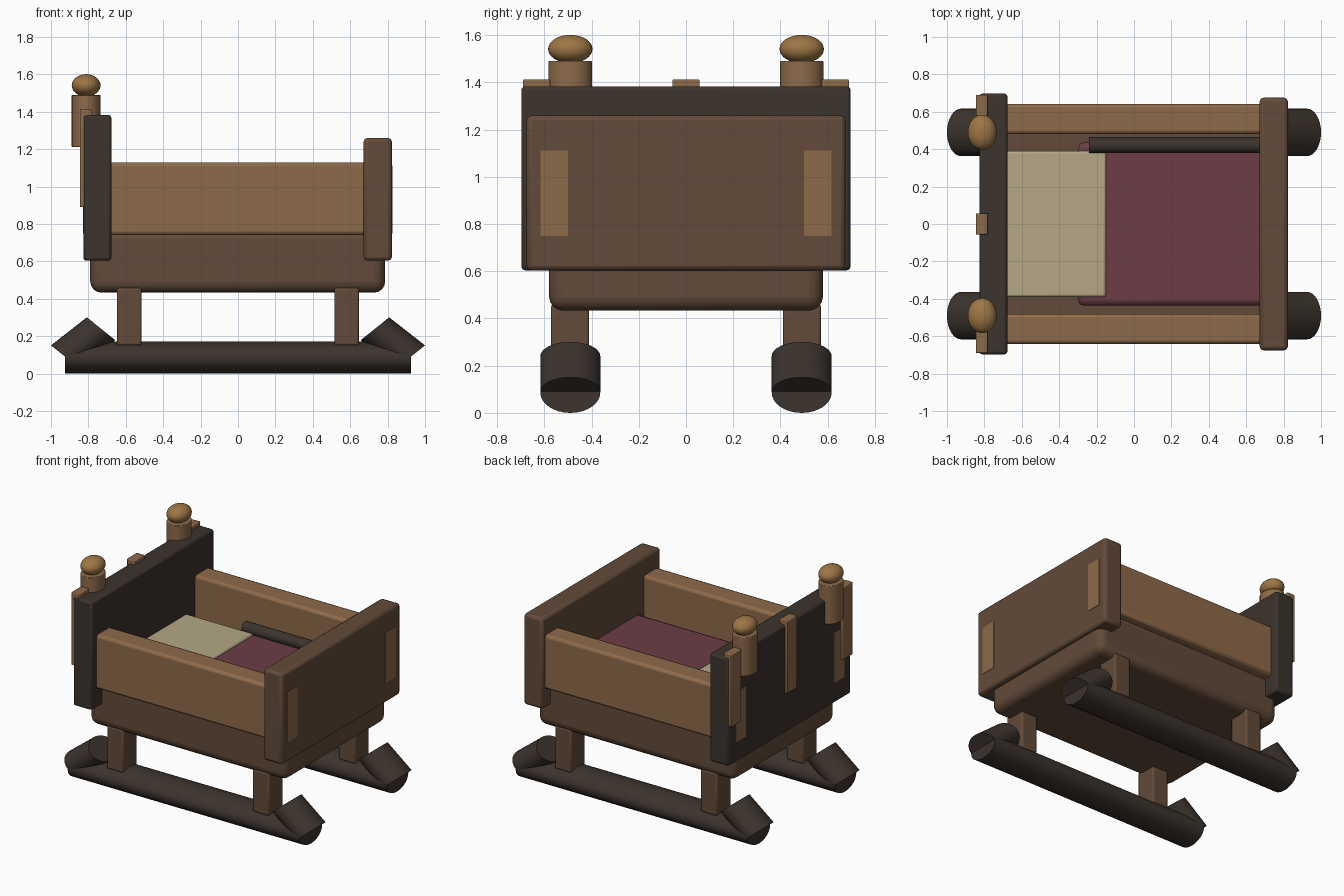
import bpy, bmesh, math
from mathutils import Matrix, Vector

if "Cube" in bpy.data.objects:
    bpy.data.objects.remove(bpy.data.objects["Cube"])


def material(name, rgb):
    m = bpy.data.materials.new(name)
    m.diffuse_color = (*rgb, 1)
    m.use_nodes = True
    m.node_tree.nodes["Principled BSDF"].inputs["Base Color"].default_value = m.diffuse_color
    return m


DARK = material("dark_wood", (0.045, 0.033, 0.026))
MID = material("mid_wood", (0.125, 0.07, 0.042))
LIGHT = material("light_wood", (0.27, 0.145, 0.068))
GOLD = material("golden_wood", (0.34, 0.18, 0.06))
CREAM = material("cream_cloth", (0.46, 0.39, 0.24))
PLUM = material("plum_cloth", (0.15, 0.048, 0.06))


def finish(name, bm, mat, bevel=0, segments=3):
    me = bpy.data.meshes.new(name)
    bmesh.ops.recalc_face_normals(bm, faces=bm.faces)
    bm.to_mesh(me)
    bm.free()
    me.materials.append(mat)
    ob = bpy.data.objects.new(name, me)
    bpy.context.collection.objects.link(ob)
    if bevel:
        mod = ob.modifiers.new("bevel", 'BEVEL')
        mod.width = bevel
        mod.segments = segments
    bpy.ops.object.select_all(action='DESELECT')
    ob.select_set(True)
    bpy.context.view_layer.objects.active = ob
    bpy.ops.object.shade_smooth_by_angle(angle=math.radians(35))
    return ob


def frame(center, a, b, c):
    """Matrix whose columns are the three half-size axes."""
    m = Matrix((a, b, c)).transposed().to_4x4()
    m.translation = Vector(center)
    return m


def box(name, x, y, z, mat, bevel=0.01, segments=2):
    bm = bmesh.new()
    size = [(r[1] - r[0]) for r in (x, y, z)]
    mid = [(r[1] + r[0]) / 2 for r in (x, y, z)]
    bmesh.ops.create_cube(bm, size=1, matrix=Matrix.Translation(mid) @ Matrix.Diagonal((*size, 1)))
    return finish(name, bm, mat, bevel, segments)


def rod(name, center, a, b, axis, mat, bevel=0):
    """Elliptical cylinder: a and b are radius vectors, axis is half the length."""
    bm = bmesh.new()
    bmesh.ops.create_cone(bm, cap_ends=True, segments=32, radius1=1, radius2=1,
                          depth=2, matrix=frame(center, a, b, axis))
    return finish(name, bm, mat, bevel, 2)


# tub, end boards
box("base", (-0.79, 0.787), (-0.58, 0.58), (0.433, 0.78), MID, 0.06, 4)
box("headboard", (-0.827, -0.677), (-0.697, 0.697), (0.604, 1.383), DARK, 0.015)
box("footboard", (0.672, 0.823), (-0.675, 0.675), (0.604, 1.26), MID, 0.02)

# bedding
box("pillow", (-0.74, -0.15), (-0.39, 0.39), (0.74, 0.89), CREAM, 0.012)
box("blanket", (-0.30, 0.74), (-0.437, 0.437), (0.74, 0.875), PLUM, 0.03)
rod("blanket_roll", (0.23, 0.422, 0.90), (0, 0.042, 0), (0, 0, 0.04), (0.47, 0, 0), DARK)

# back slats on the headboard
for i, y in enumerate((-0.633, 0, 0.633)):
    box(f"slat_{i}", (-0.846, -0.783), (y - 0.057, y + 0.057), (0.89, 1.413), LIGHT, 0.006)

for side, s in (("front", -1), ("back", 1)):
    def span(a, b):
        return sorted((s * a, s * b))

    # side rail
    box(f"{side}_rail", (-0.70, 0.70), span(0.48, 0.642), (0.74, 1.13), LIGHT, 0.02)
    # inlays in the end boards
    box(f"{side}_foot_inlay", (0.80, 0.826), span(0.50, 0.617), (0.75, 1.112), LIGHT, 0)
    box(f"{side}_head_inlay", (-0.83, -0.80), span(0.50, 0.617), (0.75, 1.112), LIGHT, 0)
    # post and knob
    rod(f"{side}_post", (-0.812, s * 0.49, 1.351), (0.077, 0, 0), (0, 0.092, 0), (0, 0, 0.139), LIGHT, 0.004)
    bm = bmesh.new()
    bmesh.ops.create_uvsphere(bm, u_segments=32, v_segments=16, radius=1, matrix=frame(
        (-0.812, s * 0.49, 1.541), (0.077, 0, 0), (0, 0.094, 0), (0, 0, 0.06)))
    finish(f"{side}_knob", bm, GOLD)
    # runner with tilted tips, and legs
    rod(f"{side}_runner", (0, s * 0.49, 0.086), (0, 0.127, 0), (0, 0, 0.086), (0.925, 0, 0), DARK)
    for end, e in (("left", -1), ("right", 1)):
        rod(f"{side}_{end}_runner_tip", (e * 0.828, s * 0.49, 0.165), (0, 0.127, 0),
            (e * 0.076, 0, 0.061), (e * 0.096, 0, -0.075), DARK)
        box(f"{side}_{end}_leg", sorted((e * 0.515, e * 0.647)), span(0.41, 0.572), (0.15, 0.46), MID, 0.012)
